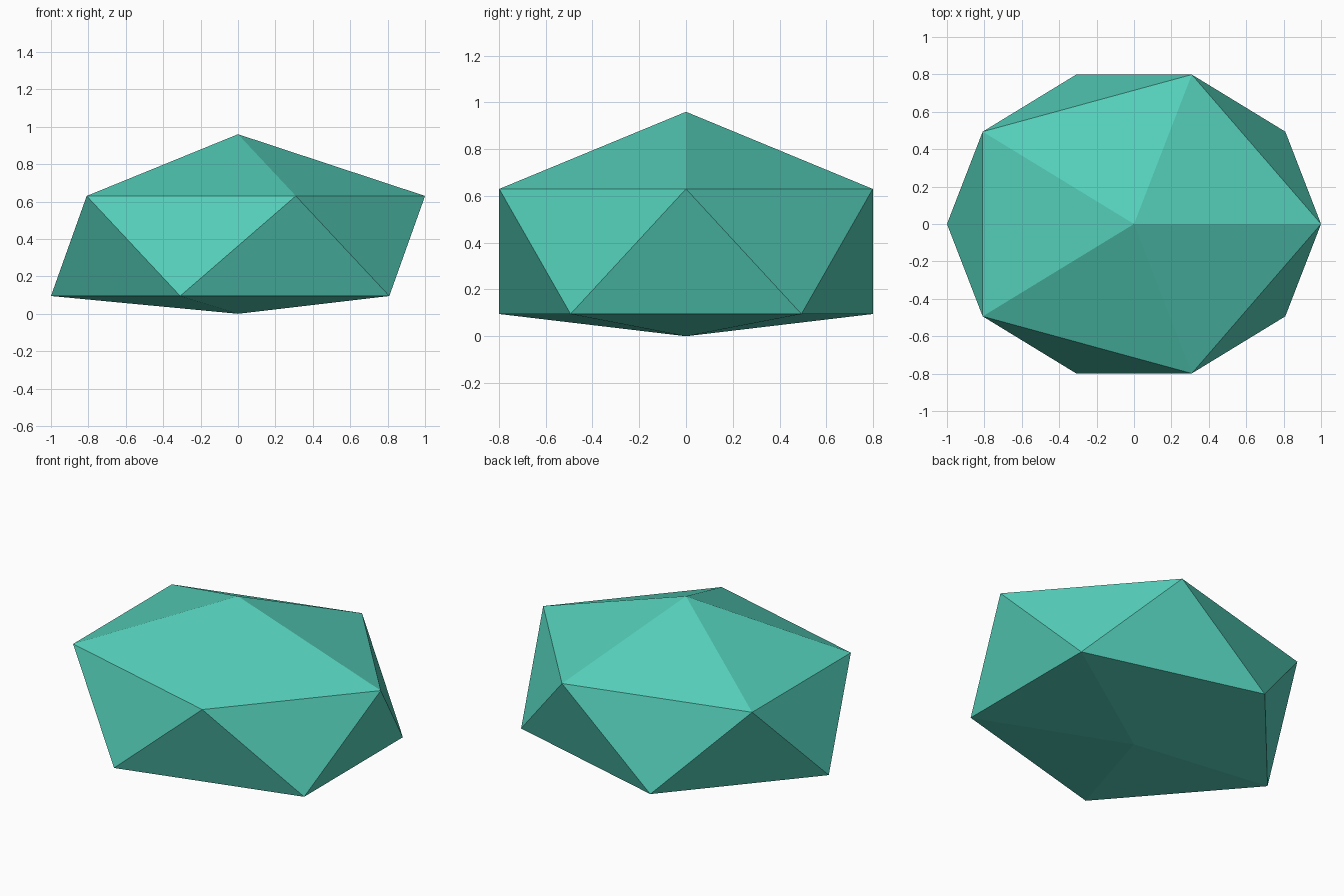
import bpy, bmesh, math

if "Cube" in bpy.data.objects:
    bpy.data.objects.remove(bpy.data.objects["Cube"])

teal = bpy.data.materials.new("teal")
teal.diffuse_color = (0.089, 0.62, 0.485, 1)
teal.use_nodes = True
teal.node_tree.nodes["Principled BSDF"].inputs["Base Color"].default_value = teal.diffuse_color

bm = bmesh.new()
DEPTH = 0.84  # the gem is narrower along y


def ring(z, offset):
    return [bm.verts.new((math.cos(a), DEPTH * math.sin(a), z))
            for a in (offset + i * math.tau / 5 for i in range(5))]


# Two staggered pentagons and two tips
upper = ring(0.63, 0)
lower = ring(0.095, math.pi / 5)
apex = bm.verts.new((0, 0, 0.96))
base = bm.verts.new((0, 0, 0))

# Crown, band of alternating triangles, and shallow underside
for i in range(5):
    j = (i + 1) % 5
    bm.faces.new((upper[i], upper[j], apex))
    bm.faces.new((upper[i], lower[i], upper[j]))
    bm.faces.new((lower[i], lower[j], upper[j]))
    bm.faces.new((lower[j], lower[i], base))
bmesh.ops.recalc_face_normals(bm, faces=bm.faces[:])

mesh = bpy.data.meshes.new("faceted_gem")
bm.to_mesh(mesh)
bm.free()
mesh.materials.append(teal)
gem = bpy.data.objects.new("faceted_gem", mesh)
bpy.context.collection.objects.link(gem)
